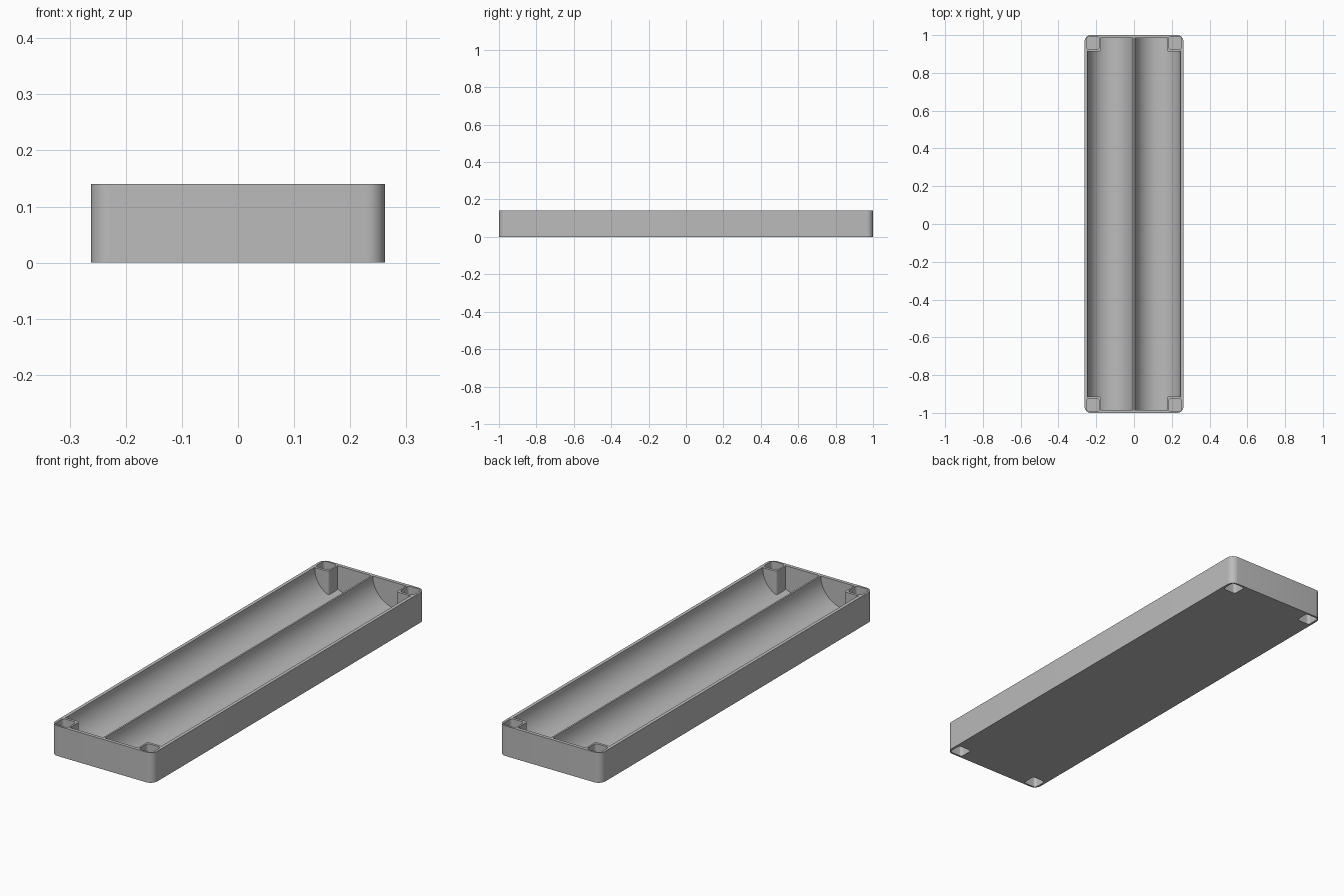
import bpy, bmesh, math

cube = bpy.data.objects.get("Cube")
if cube:
    bpy.data.objects.remove(cube, do_unlink=True)

# Material
grey = bpy.data.materials.new("plain grey")
grey.use_nodes = True
color = (0.5, 0.5, 0.5, 1)
grey.diffuse_color = color
grey.node_tree.nodes["Principled BSDF"].inputs["Base Color"].default_value = color

HALF_X, HALF_Y, HEIGHT = 0.262, 1.0, 0.14
WALL, DIVIDER = 0.016, 0.004
RADIUS = (HALF_X - WALL - DIVIDER) / 2


def finish(name, bm):
    bmesh.ops.recalc_face_normals(bm, faces=bm.faces)
    mesh = bpy.data.meshes.new(name)
    bm.to_mesh(mesh)
    bm.free()
    mesh.materials.append(grey)
    ob = bpy.data.objects.new(name, mesh)
    bpy.context.collection.objects.link(ob)
    return ob


def extrude(name, points, vector):
    bm = bmesh.new()
    face = bm.faces.new([bm.verts.new(p) for p in points])
    out = bmesh.ops.extrude_face_region(bm, geom=[face])
    verts = [v for v in out["geom"] if isinstance(v, bmesh.types.BMVert)]
    bmesh.ops.translate(bm, verts=verts, vec=vector)
    return finish(name, bm)


def rounded_block(name, cx, cy, hx, hy, r, z0, z1, steps=8):
    points = []
    for i, (sx, sy) in enumerate(((1, 1), (-1, 1), (-1, -1), (1, -1))):
        for k in range(steps + 1):
            a = math.pi / 2 * (i + k / steps)
            points.append((cx + sx * (hx - r) + r * math.cos(a),
                           cy + sy * (hy - r) + r * math.sin(a), z0))
    return extrude(name, points, (0, 0, z1 - z0))


def combine(target, tool, operation):
    mod = target.modifiers.new(operation.lower(), "BOOLEAN")
    mod.operation, mod.solver, mod.object = operation, "EXACT", tool
    tool.hide_render = True
    bpy.context.view_layer.objects.active = target
    bpy.ops.object.modifier_apply(modifier=mod.name)
    bpy.data.objects.remove(tool, do_unlink=True)


# Solid tray with rounded corners
tray = rounded_block("tray", 0, 0, HALF_X, HALF_Y, 0.034, 0, HEIGHT)

# Two half-round troughs running the full length
for side in (-1, 1):
    cx = side * (DIVIDER + RADIUS)
    end = HALF_Y - WALL
    arc = [math.pi * (1 + k / 40) for k in range(41)]
    points = [(cx + RADIUS * math.cos(a), -end, HEIGHT + RADIUS * math.sin(a)) for a in arc]
    points += [(cx + RADIUS, -end, HEIGHT + 0.05), (cx - RADIUS, -end, HEIGHT + 0.05)]
    combine(tray, extrude("trough_cutter", points, (0, 2 * end, 0)), "DIFFERENCE")

# Corner posts with a square pocket above and below
corners = [(sx, sy) for sx in (-1, 1) for sy in (-1, 1)]
for sx, sy in corners:
    post = rounded_block("corner_post", sx * 0.213, sy * 0.95, 0.038, 0.037, 0.012, 0.008, HEIGHT)
    combine(tray, post, "UNION")
for sx, sy in corners:
    for z0, z1 in ((-0.05, 0.065), (0.075, HEIGHT + 0.05)):
        pocket = rounded_block("pocket_cutter", sx * 0.217, sy * 0.958, 0.034, 0.033, 0.012, z0, z1)
        combine(tray, pocket, "DIFFERENCE")

bpy.ops.object.select_all(action="DESELECT")
tray.select_set(True)
bpy.context.view_layer.objects.active = tray
bpy.ops.object.shade_smooth_by_angle(angle=math.radians(30))
